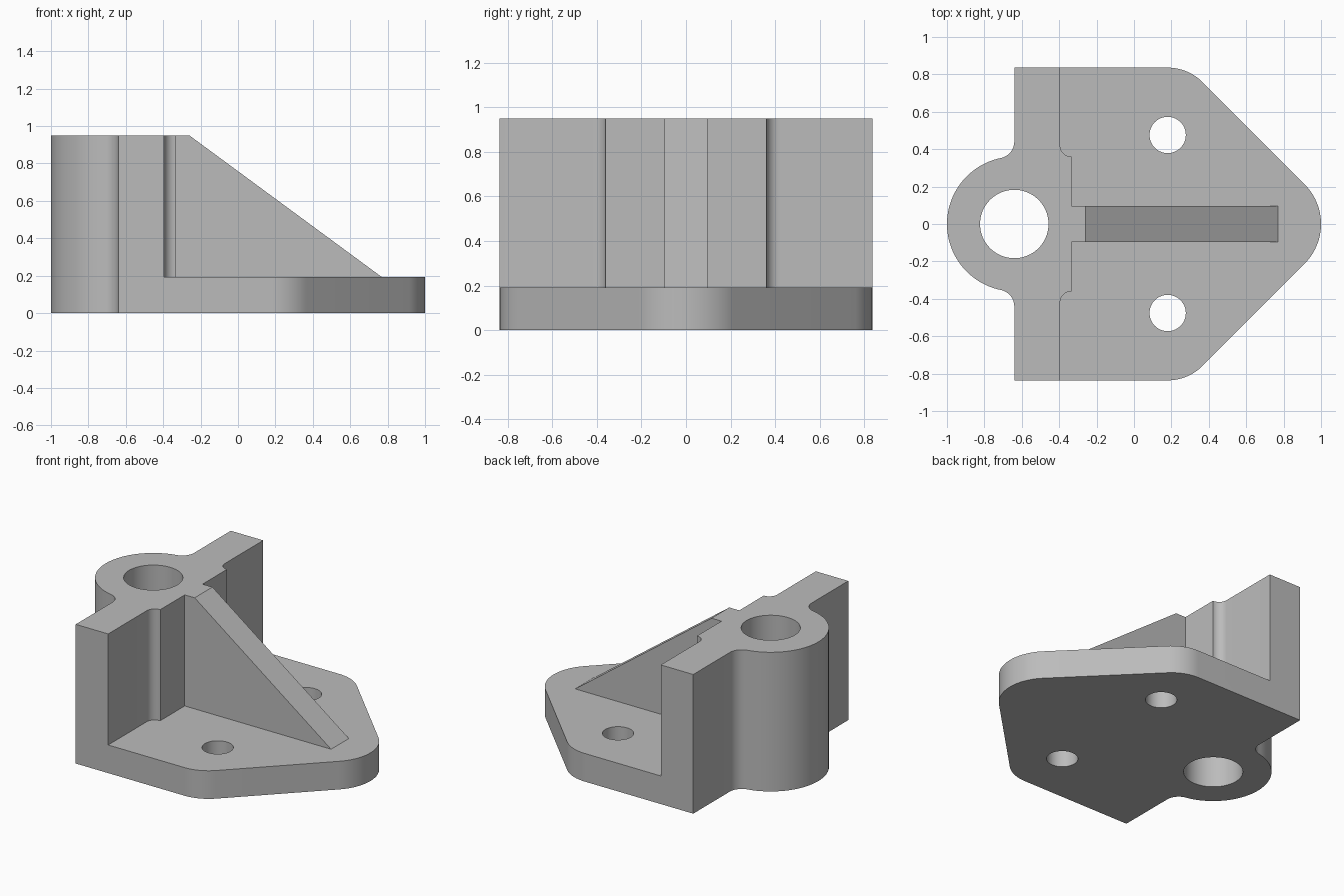
import bpy, bmesh
from math import pi, cos, sin, radians, sqrt
from mathutils import Vector

if "Cube" in bpy.data.objects:
    bpy.data.objects.remove(bpy.data.objects["Cube"])

grey = bpy.data.materials.new("Plain grey")
grey.use_nodes = True
colour = (0.5, 0.5, 0.5, 1)
grey.diffuse_color = colour
grey.node_tree.nodes["Principled BSDF"].inputs["Base Color"].default_value = colour

HEIGHT, BASE = 0.95, 0.192
BACK, FRONT, SIDE = -0.64, -0.395, 0.836
BOSS_R, FILLET = 0.36, 0.09


def arc(cx, cy, r, start, end, steps=12):
    """Points on an arc, angles in degrees."""
    angles = [radians(start + (end - start) * i / steps) for i in range(steps + 1)]
    return [(cx + r * cos(a), cy + r * sin(a)) for a in angles]


def mirrored(half):
    """Close a half outline by mirroring it in y."""
    points = half + [(x, -y) for x, y in reversed(half)]
    return [p for i, p in enumerate(points)
            if (Vector(p) - Vector(points[i - 1])).length > 1e-5]


def prism(name, points, offset):
    """Extrude a closed 3D outline along an offset."""
    bm = bmesh.new()
    face = bm.faces.new([bm.verts.new(p) for p in points])
    new = bmesh.ops.extrude_face_region(bm, geom=[face])["geom"]
    bmesh.ops.translate(bm, vec=offset,
                        verts=[v for v in new if isinstance(v, bmesh.types.BMVert)])
    bmesh.ops.recalc_face_normals(bm, faces=bm.faces)
    mesh = bpy.data.meshes.new(name)
    bm.to_mesh(mesh)
    bm.free()
    mesh.materials.append(grey)
    obj = bpy.data.objects.new(name, mesh)
    bpy.context.collection.objects.link(obj)
    return obj


def upright(name, outline, low, high):
    return prism(name, [(x, y, low) for x, y in outline], (0, 0, high - low))


def combine(target, tool, operation):
    """Apply a boolean and discard the tool."""
    bpy.context.view_layer.objects.active = target
    mod = target.modifiers.new(operation.title(), "BOOLEAN")
    mod.operation, mod.solver, mod.object = operation, "EXACT", tool
    bpy.ops.object.modifier_apply(modifier=mod.name)
    bpy.data.objects.remove(tool)


# Rounded bearing boss flowing through fillets into the wall
fillet_y = sqrt((BOSS_R + FILLET) ** 2 - FILLET ** 2)
blend = math_angle = 180 - Vector((FILLET, fillet_y)).angle(Vector((1, 0))) * 180 / pi
boss_side = (arc(BACK, 0, BOSS_R, 180, blend, 24)
             + arc(BACK - FILLET, fillet_y, FILLET, blend - 180, 0))

# Base plate with rounded shoulders and nose
plate_edge = (boss_side + [(BACK, SIDE)]
              + arc(0.18, SIDE - 0.263, 0.263, 90, 45)
              + arc(0.7, 0, 0.3, 45, 0))
body = upright("bracket_body", mirrored(plate_edge), 0, BASE)

# Upright wall with a thickened centre
wall_edge = (boss_side + [(BACK, SIDE), (FRONT, SIDE)]
             + arc(-0.335, 0.42, 0.06, 180, 270))
combine(body, upright("wall", mirrored(wall_edge), BASE / 2, HEIGHT), "UNION")

# Sloping stiffening rib
rib = [(-0.45, HEIGHT), (-0.26, HEIGHT), (0.77, BASE), (0.77, 0.1), (-0.45, 0.1)]
combine(body, prism("rib", [(x, -0.096, z) for x, z in rib], (0, 0.192, 0)), "UNION")

# Shaft bore and two bolt holes
for x, y, r in [(BACK, 0, 0.183), (0.18, 0.476, 0.097), (0.18, -0.476, 0.097)]:
    circle = arc(x, y, r, 0, 360, 64)[:-1]
    combine(body, upright("drill", circle, -0.1, 1.1), "DIFFERENCE")

# Merge split coplanar faces and shade the curved ones smooth
bm = bmesh.new()
bm.from_mesh(body.data)
bmesh.ops.remove_doubles(bm, verts=bm.verts, dist=1e-5)
bmesh.ops.dissolve_limit(bm, angle_limit=radians(0.5), verts=bm.verts, edges=bm.edges)
bm.to_mesh(body.data)
bm.free()
bpy.ops.object.select_all(action="DESELECT")
body.select_set(True)
bpy.context.view_layer.objects.active = body
bpy.ops.object.shade_smooth_by_angle(angle=radians(30))
